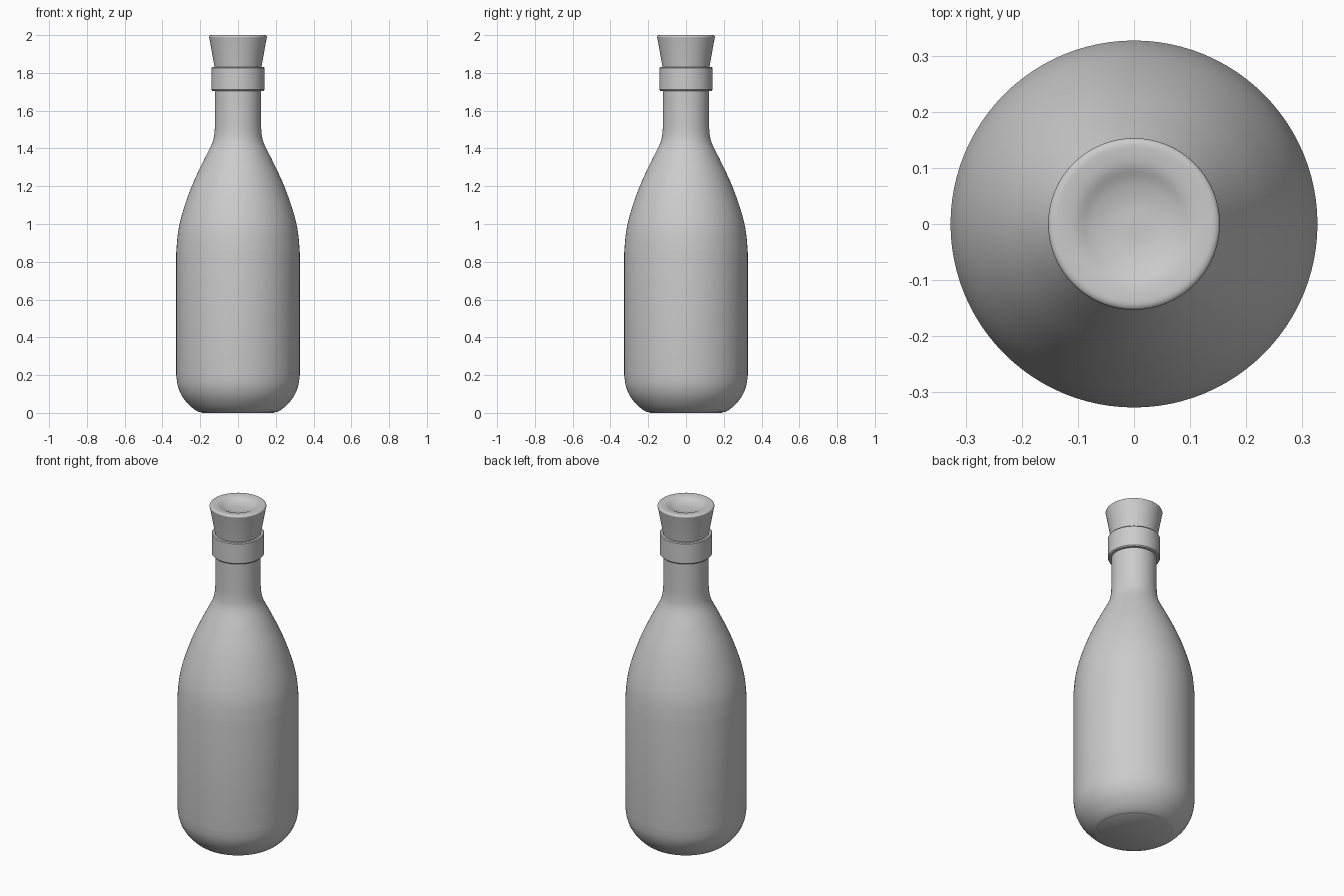
import bpy, bmesh, math
from mathutils import Vector

if "Cube" in bpy.data.objects:
    bpy.data.objects.remove(bpy.data.objects["Cube"])

SIDES = 96


def smooth_curve(points, steps=5):
    """Catmull-Rom interpolation of a radius/height profile."""
    p = [Vector(q) for q in points]
    p = [p[0]] + p + [p[-1]]
    out = []
    for i in range(1, len(p) - 2):
        a, b, c, d = p[i - 1:i + 3]
        for s in range(steps):
            t = s / steps
            out.append(0.5 * (2 * b + (c - a) * t + (2 * a - 5 * b + 4 * c - d) * t ** 2
                              + (3 * b - a - 3 * c + d) * t ** 3))
    out.append(p[-1])
    return [tuple(v) for v in out]


def lathe(name, profile):
    """Spin a (radius, z) profile around the z axis."""
    bm = bmesh.new()
    rings = []
    for r, z in profile:
        if r < 1e-5:
            rings.append([bm.verts.new((0, 0, z))] * SIDES)
        else:
            rings.append([bm.verts.new((r * math.cos(2 * math.pi * k / SIDES),
                                        r * math.sin(2 * math.pi * k / SIDES), z))
                          for k in range(SIDES)])
    for lo, hi in zip(rings, rings[1:]):
        for k in range(SIDES):
            n = (k + 1) % SIDES
            bm.faces.new(dict.fromkeys((lo[k], lo[n], hi[n], hi[k])))
    bmesh.ops.recalc_face_normals(bm, faces=bm.faces)
    mesh = bpy.data.meshes.new(name)
    bm.to_mesh(mesh)
    bm.free()
    obj = bpy.data.objects.new(name, mesh)
    bpy.context.collection.objects.link(obj)
    bpy.ops.object.select_all(action='DESELECT')
    obj.select_set(True)
    bpy.context.view_layer.objects.active = obj
    bpy.ops.object.shade_smooth_by_angle(angle=math.radians(35))
    return obj


# Bottle: flat base, rounded heel, straight body, shoulder, neck, collar and open mouth
heel = smooth_curve([(0.195, 0.003), (0.218, 0.010), (0.255, 0.038), (0.294, 0.085),
                     (0.318, 0.14), (0.327, 0.20)])
shoulder = smooth_curve([(0.327, 0.85), (0.317, 0.96), (0.291, 1.07), (0.243, 1.205),
                         (0.185, 1.33), (0.138, 1.425), (0.125, 1.48), (0.122, 1.54)])
collar = [(0.122, 1.705), (0.136, 1.705), (0.141, 1.711), (0.141, 1.827),
          (0.137, 1.832), (0.124, 1.832), (0.120, 1.825), (0.105, 1.72), (0.0, 1.72)]
lathe("bottle", [(0.0, 0.0)] + [(0.19, 0.0)] + heel + shoulder + collar)

# Stopper: tapered plug with a rounded rim and a shallow dished top
dish = smooth_curve([(0.151, 1.980), (0.153, 1.991), (0.148, 1.998), (0.135, 2.0),
                     (0.105, 1.996), (0.075, 1.983), (0.04, 1.975), (0.0, 1.974)])
lathe("stopper", [(0.0, 1.725), (0.108, 1.725), (0.124, 1.83)] + dish)
